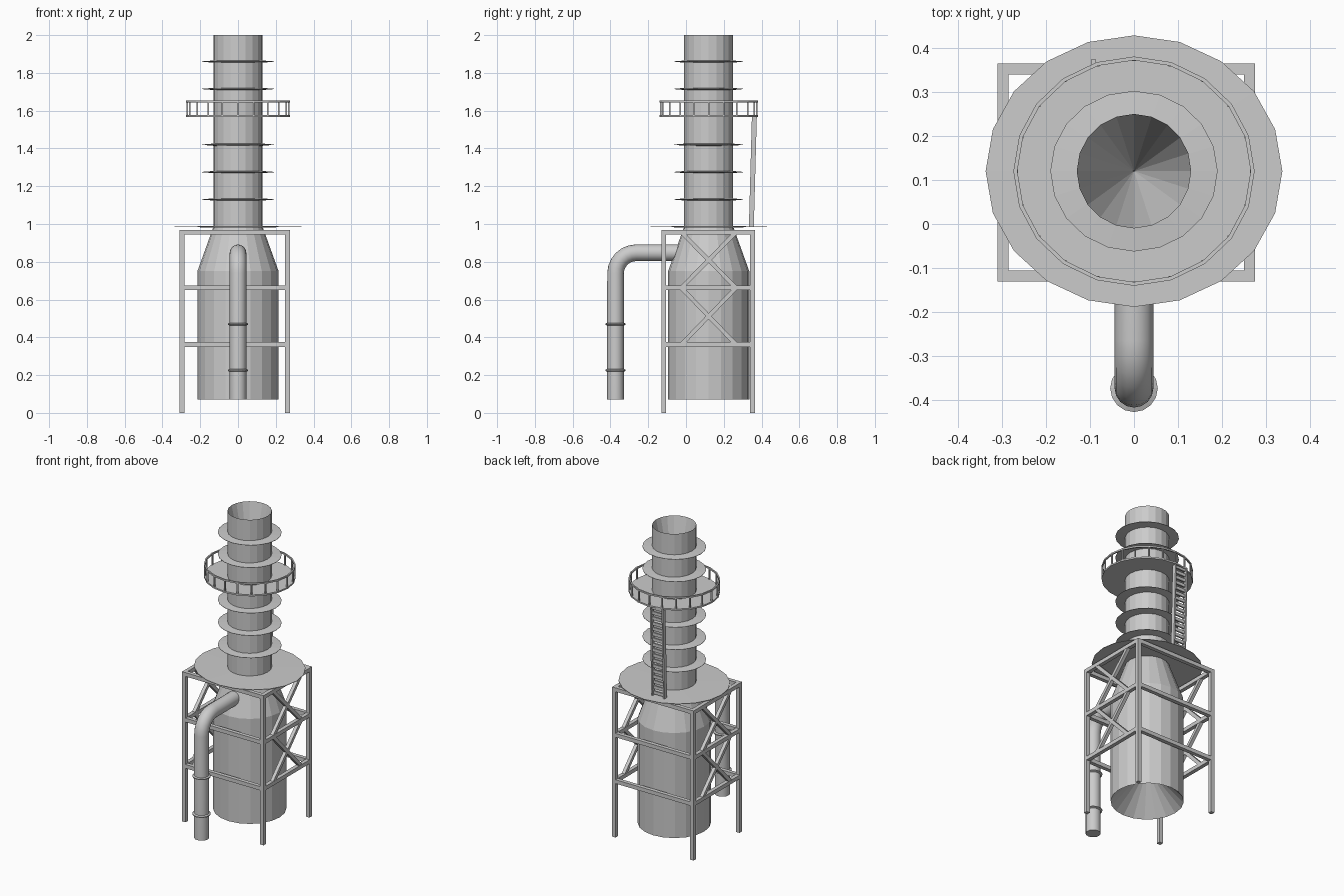
import bpy, bmesh, math
from mathutils import Vector, Matrix

if "Cube" in bpy.data.objects:
    bpy.data.objects.remove(bpy.data.objects["Cube"])

AX, AY, N = 0.0, 0.12, 20      # stack axis and side count


def finish(bm, name):
    bmesh.ops.recalc_face_normals(bm, faces=bm.faces)
    me = bpy.data.meshes.new(name)
    bm.to_mesh(me)
    bm.free()
    ob = bpy.data.objects.new(name, me)
    bpy.context.collection.objects.link(ob)
    return ob


def lathe(name, profile, sy=1.0, closed=False, cx=AX, cy=AY, n=N):
    """Revolve (r, z) points round a vertical axis; r = 0 makes a tip."""
    bm = bmesh.new()
    rows = []
    for r, z in profile:
        if r == 0:
            rows.append([bm.verts.new((cx, cy, z))] * n)
        else:
            rows.append([bm.verts.new((cx + r * math.cos(2 * math.pi * i / n),
                                       cy + r * sy * math.sin(2 * math.pi * i / n), z))
                         for i in range(n)])
    pairs = list(zip(rows, rows[1:])) + ([(rows[-1], rows[0])] if closed else [])
    for a, b in pairs:
        for i in range(n):
            j = (i + 1) % n
            bm.faces.new(list(dict.fromkeys((a[i], a[j], b[j], b[i]))))
    return finish(bm, name)


def add_bar(bm, a, b, w, d):
    """Box bar from a to b, w wide sideways and d deep."""
    a, b = Vector(a), Vector(b)
    v = b - a
    rot = v.to_track_quat('Z', 'Y').to_matrix().to_4x4()
    m = Matrix.Translation((a + b) / 2) @ rot @ Matrix.Diagonal((w, d, v.length, 1))
    bmesh.ops.create_cube(bm, size=1, matrix=m)


def bars(name, items):
    bm = bmesh.new()
    for it in items:
        add_bar(bm, *it)
    return finish(bm, name)


# Vessel with tapered shoulder and recessed underside
lathe("vessel", [(0, 0.30), (0.215, 0.07), (0.215, 0.75), (0.132, 0.98)])

# Stack with deep hollow mouth
lathe("stack", [(0.13, 0.97), (0.13, 2.0), (0, 1.45)])

# Thin fins around the stack
for k, z in enumerate((1.13, 1.275, 1.42, 1.715, 1.86)):
    lathe(f"stack_fin_{k + 1}", [(0.128, z - 0.006), (0.19, z - 0.001),
                                 (0.19, z + 0.001), (0.128, z + 0.006)], 0.96)

# Wide deck on top of the frame
lathe("frame_deck", [(0, 0.981), (0.337, 0.984), (0.337, 0.987), (0, 0.990)], 0.915)

# Upper walkway floor, kick ring, hand rail and posts
PR, PS = 0.274, 0.95
lathe("walkway_floor", [(0.128, 1.567), (PR, 1.567), (PR, 1.577), (0.128, 1.577)], PS)
lathe("hand_rail", [(PR - 0.009, 1.643), (PR, 1.643), (PR, 1.653), (PR - 0.009, 1.653)],
      PS, closed=True)
posts = []
for i in range(N):
    t = 2 * math.pi * i / N
    x, y = (PR - 0.006) * math.cos(t), AY + (PR - 0.006) * PS * math.sin(t)
    posts.append(((x, y, 1.57), (x, y, 1.648), 0.008, 0.008))
bars("rail_posts", posts)

# Ladder from deck to walkway, leaning out slightly
LX, HW = -0.05, 0.042
foot, head = (0.346, 0.985), (0.362, 1.575)
ladder = [((LX + s * HW, *foot), (LX + s * HW, *head), 0.010, 0.026) for s in (-1, 1)]
for i in range(17):
    t = (i + 0.6) / 17
    y = foot[0] + t * (head[0] - foot[0])
    z = foot[1] + t * (head[1] - foot[1])
    ladder.append(((LX - HW, y, z), (LX + HW, y, z), 0.010, 0.020))
bars("ladder", ladder)

# Support frame: legs, three levels of beams, cross braces on both sides
W = 0.025
XS, YS = (-0.297, 0.262), (-0.118, 0.352)
bars("frame_legs", [((x, y, 0), (x, y, 0.968), W, W) for x in XS for y in YS])
beams = []
for z in (0.362, 0.662, 0.957):
    beams += [((XS[0] - W / 2, y, z), (XS[1] + W / 2, y, z), W, W) for y in YS]
    beams += [((x, YS[0] - W / 2, z), (x, YS[1] + W / 2, z), W, W) for x in XS]
bars("frame_beams", beams)
braces = []
for x in XS:
    for z0, z1 in ((0.362, 0.662), (0.662, 0.957)):
        for s in (-1, 1):
            braces.append(((x, AY - s * 0.145, z0), (x, AY + s * 0.145, z1), 0.022, 0.022))
bars("frame_braces", braces)

# Side duct: riser, elbow and run into the shoulder
PY, PZ, R, B = -0.373, 0.848, 0.044, 0.11
path = [(0, PY, 0.07)]
for i in range(7):
    t = math.pi / 2 * i / 6
    path.append((0, PY + B - B * math.cos(t), PZ - B + B * math.sin(t)))
path.append((0, 0.04, PZ))
cu = bpy.data.curves.new("side_duct", 'CURVE')
cu.dimensions = '3D'
cu.bevel_depth = R
cu.bevel_resolution = 6
cu.use_fill_caps = True
sp = cu.splines.new('POLY')
sp.points.add(len(path) - 1)
for p, co in zip(sp.points, path):
    p.co = (*co, 1)
duct = bpy.data.objects.new("side_duct", cu)
bpy.context.collection.objects.link(duct)
bpy.context.view_layer.objects.active = duct
duct.select_set(True)
bpy.ops.object.convert(target='MESH')
bpy.ops.object.shade_smooth_by_angle(angle=math.radians(40))

# Collars on the riser
for k, z in enumerate((0.225, 0.47)):
    lathe(f"duct_collar_{k + 1}", [(0.042, z - 0.008), (0.054, z - 0.003),
                                   (0.054, z + 0.003), (0.042, z + 0.008)],
          cy=PY, n=16)
